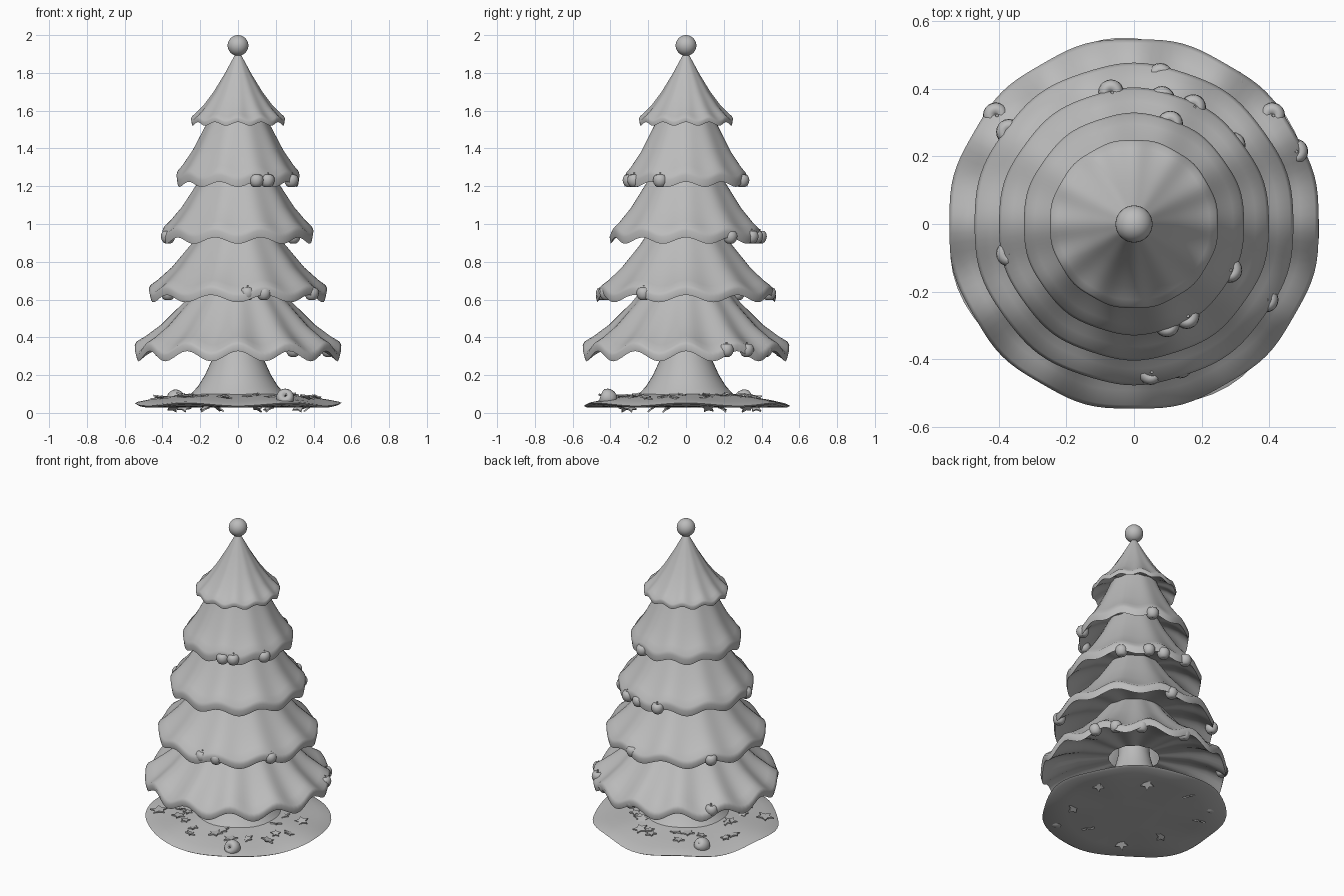
import bpy, bmesh, math, random
from mathutils import Matrix, Vector

random.seed(4)
if "Cube" in bpy.data.objects:
    bpy.data.objects.remove(bpy.data.objects["Cube"])

GREY = (0.5, 0.5, 0.5, 1)
clay = bpy.data.materials.new("clay_grey")
clay.use_nodes = True
clay.diffuse_color = GREY
clay.node_tree.nodes["Principled BSDF"].inputs["Base Color"].default_value = GREY


def finish(name, bm, angle=40):
    mesh = bpy.data.meshes.new(name)
    bm.to_mesh(mesh)
    bm.free()
    mesh.materials.append(clay)
    ob = bpy.data.objects.new(name, mesh)
    bpy.context.collection.objects.link(ob)
    bpy.ops.object.select_all(action='DESELECT')
    ob.select_set(True)
    bpy.context.view_layer.objects.active = ob
    bpy.ops.object.shade_smooth_by_angle(angle=math.radians(angle))


def lathe(bm, profile, segs, shape=None, matrix=Matrix()):
    """Revolve (radius, height) points listed top to bottom; shape() may bend each point."""
    rings = []
    for r, z in profile:
        ring = []
        for j in range(segs):
            a = math.tau * j / segs
            rr, zz = shape(r, z, a) if shape else (r, z)
            ring.append(bm.verts.new(matrix @ Vector((rr * math.cos(a), rr * math.sin(a), zz))))
        rings.append(ring)
    for up, low in zip(rings, rings[1:]):
        for j in range(segs):
            n = (j + 1) % segs
            bm.faces.new((up[j], low[j], low[n], up[n]))
    return rings


# Five rippled skirts: rim radius, rim height, cone height, ripple, wave count, front phase
TIP = [(.02, 1), (.14, .86)]
SKIRT = [(.28, .69), (.52, .43), (.74, .235), (.9, .125), (.98, .08), (1, .05), (.985, 0)]
UNDERSIDE = [(.93, .035), (.8, .09), (.6, .14), (.27, .17)]
TIERS = [(.25, 1.53, .385, .010, 12, 1), (.328, 1.21, .72, .014, 10, -1),
         (.402, .912, .72, .017, 10, -1), (.475, .605, .66, .02, 10, -1),
         (.55, .30, .65, .028, 12, 1)]
for i, (rad, base, high, ripple, waves, sign) in enumerate(TIERS):
    fractions = (TIP if i == 0 else []) + SKIRT + UNDERSIDE

    def fold(r, z, a):
        w = sign * math.cos(waves * (a + math.pi / 2)) * (r / rad) ** 2
        return r * (1 - .006 * w), z + ripple * w

    bm = bmesh.new()
    rings = lathe(bm, [(f * rad, base + h * high) for f, h in fractions], 120, fold)
    if i == 0:
        bm.faces.new(rings[0])
    finish("branch_tier_%d" % (i + 1), bm, 50)

# Ball on the tip
bm = bmesh.new()
bmesh.ops.create_uvsphere(bm, u_segments=32, v_segments=16, radius=.055,
                          matrix=Matrix.Translation((0, 0, 1.945)))
finish("top_ball", bm)

# Flared trunk
bm = bmesh.new()
lathe(bm, [(.085, .62), (.095, .42), (.115, .34), (.143, .27), (.175, .2), (.212, .14), (.26, .09)], 40)
finish("trunk", bm)


# Ground mound with a wavy edge
def wobble(r, z, a):
    f = min(1, r / .54) ** 3
    return (r * (1 + f * (.012 * math.cos(7 * a + 1) + .01 * math.sin(4 * a))),
            z + f * .008 * math.cos(6 * a))


bm = bmesh.new()
rings = lathe(bm, [(.18, .112), (.28, .094), (.38, .082), (.47, .066), (.53, .052), (.545, .045),
                   (.53, .036), (.4, .032), (.2, .03)], 72, wobble)
bm.faces.new(rings[0])
bm.faces.new(reversed(rings[-1]))
finish("ground_mound", bm, 50)

# Apples: a dimpled body with a small stem
APPLE = [(.001, .026), (.008, .031), (.018, .036), (.03, .032), (.038, .018), (.04, .003),
         (.036, -.014), (.027, -.028), (.015, -.035), (.001, -.031)]


def apple(name, x, y, z, tilt=0, size=.95):
    bm = bmesh.new()
    m = (Matrix.Translation((x, y, z)) @ Matrix.Rotation(tilt, 4, 'X')
         @ Matrix.Diagonal((size, size, size, 1)))
    lathe(bm, APPLE, 20, None, m)
    bmesh.ops.create_cone(bm, cap_ends=True, segments=6, radius1=.003, radius2=.005, depth=.022,
                          matrix=m @ Matrix.Translation((.002, 0, .035)) @ Matrix.Rotation(.2, 4, 'Y'))
    finish(name, bm, 50)


HANGING = {
    1.228: [(.11, .305), (.29, -.14), (.10, -.305), (.16, -.28)],
    .93: [(-.07, .4), (.085, .38), (.18, .355), (.3, .24), (-.38, -.09)],
    .63: [(.08, .45), (-.38, .28), (.4, -.23), (.05, -.45), (.14, -.43)],
    .33: [(.04, .52), (.3, .43), (.42, .33), (.49, .22), (-.42, .33)],
}
count = 0
for z, spots in HANGING.items():
    for x, y in spots:
        count += 1
        apple("apple_%d" % count, x * .975, y * .975, z)
for n, (x, y) in enumerate([(.25, -.41), (-.33, .31)]):
    apple("fallen_apple_%d" % (n + 1), x, y, .078, 1.2 + n, 1.2)


# Star leaves scattered over the mound, a few poking through below
def star(name, x, y, z, size, tilt):
    bm = bmesh.new()
    pts = []
    for j in range(10):
        r = size if j % 2 == 0 else size * .5
        a = math.tau * j / 10
        pts.append(bm.verts.new((r * math.cos(a), r * math.sin(a), 0)))
    face = bm.faces.new(pts)
    top = bmesh.ops.extrude_face_region(bm, geom=[face])["geom"]
    bmesh.ops.translate(bm, vec=(0, 0, .008), verts=[v for v in top if isinstance(v, bmesh.types.BMVert)])
    bmesh.ops.recalc_face_normals(bm, faces=bm.faces)
    m = (Matrix.Translation((x, y, z)) @ Matrix.Rotation(random.uniform(0, 6), 4, 'Z')
         @ Matrix.Rotation(tilt, 4, 'X') @ Matrix.Rotation(random.uniform(0, 6), 4, 'Z'))
    bmesh.ops.transform(bm, matrix=m, verts=bm.verts)
    low = min(v.co.z for v in bm.verts)
    bmesh.ops.translate(bm, vec=(0, 0, max(0, -low)), verts=bm.verts)
    finish(name, bm, 20)


for n in range(30):
    a = math.tau * n / 30 + random.uniform(-.1, .1)
    r = random.uniform(.27, .43)
    star("leaf_%d" % (n + 1), r * math.cos(a), r * math.sin(a), .114 - .08 * r,
         random.uniform(.03, .048), random.uniform(-.35, .35))
star("large_leaf", -.41, -.23, .075, .055, .1)
for n in range(8):
    a = math.tau * n / 8 + .3
    r = random.uniform(.3, .42)
    star("sunken_leaf_%d" % (n + 1), r * math.cos(a), r * math.sin(a), .026, .042, .65)
